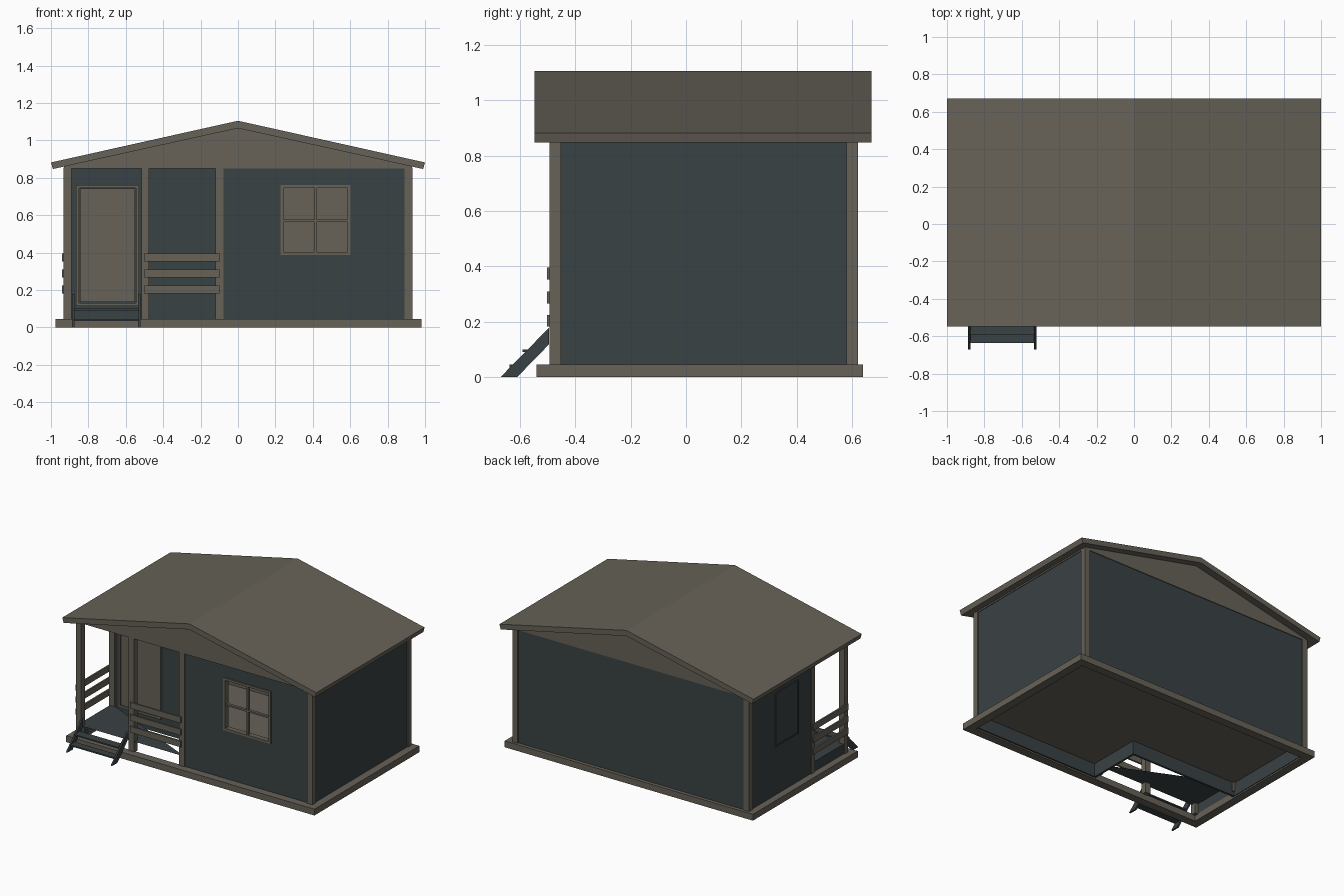
import bpy, bmesh

if "Cube" in bpy.data.objects:
    bpy.data.objects.remove(bpy.data.objects["Cube"])

def material(name, rgb):
    m = bpy.data.materials.new(name)
    m.diffuse_color = (*rgb, 1)
    m.use_nodes = True
    m.node_tree.nodes["Principled BSDF"].inputs["Base Color"].default_value = m.diffuse_color
    return m

TAUPE = material("taupe timber", (0.135, 0.122, 0.098))
TEAL = material("dark slate", (0.042, 0.054, 0.057))

def finish(name, bm, mat):
    bmesh.ops.recalc_face_normals(bm, faces=bm.faces)
    me = bpy.data.meshes.new(name)
    bm.to_mesh(me)
    bm.free()
    me.materials.append(mat)
    ob = bpy.data.objects.new(name, me)
    bpy.context.collection.objects.link(ob)
    return ob

def boxes(name, mat, *spans):
    """One object of boxes given as (x0, x1, y0, y1, z0, z1)."""
    bm = bmesh.new()
    for x0, x1, y0, y1, z0, z1 in spans:
        vs = bmesh.ops.create_cube(bm, size=1)["verts"]
        for v in vs:
            v.co = (x1 if v.co.x > 0 else x0, y1 if v.co.y > 0 else y0,
                    z1 if v.co.z > 0 else z0)
    return finish(name, bm, mat)

def prism(name, mat, profile, axis, a, b):
    """Extrude a 2D profile along x or y from a to b."""
    bm = bmesh.new()
    put = (lambda p, t: (t, p[0], p[1])) if axis == "x" else (lambda p, t: (p[0], t, p[1]))
    lo = [bm.verts.new(put(p, a)) for p in profile]
    hi = [bm.verts.new(put(p, b)) for p in profile]
    bm.faces.new(lo)
    bm.faces.new(hi)
    n = len(lo)
    for i in range(n):
        bm.faces.new((lo[i], lo[(i + 1) % n], hi[(i + 1) % n], hi[i]))
    return finish(name, bm, mat)

# Main dimensions: walls, porch notch, floor and wall heights
L, R, F, B = -0.925, 0.925, -0.485, 0.615
PX, PY = -0.08, -0.10
FLOOR, TOP = 0.115, 0.85
T = 0.015
WX0, WX1, WZ0, WZ1 = 0.235, 0.595, 0.395, 0.755

# Base frame
boxes("base_frame", TAUPE,
      (-0.975, 0.98, -0.54, -0.48, 0, 0.045), (-0.975, 0.98, 0.58, 0.64, 0, 0.045),
      (-0.975, -0.915, -0.48, 0.58, 0, 0.045), (0.92, 0.98, -0.48, 0.58, 0, 0.045))

def front_wall(name, mat, y0, y1, x0, x1, z0):
    # wall panels around the window opening
    boxes(name, mat, (x0, WX0, y0, y1, z0, TOP), (WX1, x1, y0, y1, z0, TOP),
          (WX0, WX1, y0, y1, z0, WZ0), (WX0, WX1, y0, y1, WZ1, TOP))

def wall_ring(name, mat, d, z0):
    # remaining walls of the L-shaped room, inset by d
    l, r, f, b, px, py = L + d, R - d, F + d, B - d, PX + d, PY + d
    boxes(name, mat, (r - T, r, f, b, z0, TOP), (l, r, b - T, b, z0, TOP),
          (l, l + T, py, b, z0, TOP), (l, px + T, py, py + T, z0, TOP),
          (px, px + T, f, py + T, z0, TOP))
    front_wall(name + "_front", mat, f, f + T, px, r, z0)

wall_ring("outer_wall", TEAL, 0, 0.01)
wall_ring("wall_lining", TAUPE, T, FLOOR)

# Room floor
boxes("room_floor", TAUPE, (L + T, R - T, PY + T, B - T, FLOOR - 0.01, FLOOR),
      (PX + T, R - T, F + T, PY + T, FLOOR - 0.01, FLOOR))

# Porch deck covering the front left half, with its side skirt
bm = bmesh.new()
bm.faces.new([bm.verts.new(p) for p in
              ((L, F, FLOOR), (PX, F, FLOOR), (L, PY, FLOOR))])
finish("porch_deck", bm, TEAL)
boxes("porch_skirt", TEAL, (L, L + 0.01, F, PY, 0.01, FLOOR))

# Corner and porch posts
P = 0.042
boxes("posts", TAUPE, *[(x, x + P, y, y + P, 0.04, 0.855) for x, y in (
    (-0.932, -0.493), (-0.517, -0.493), (-0.12, -0.493), (0.89, -0.493),
    (-0.932, 0.58), (0.89, 0.58), (-0.932, -0.12))])

# Porch railing boards, front and left
rails = []
for z in (0.182, 0.266, 0.353):
    rails += [(-0.50, -0.10, -0.502, -0.49, z, z + 0.043),
              (-0.942, -0.93, -0.48, -0.09, z, z + 0.043)]
boxes("railing_boards", TAUPE, *rails)

def frame(x0, x1, z0, z1, w, y0, y1):
    return [(x0, x0 + w, y0, y1, z0, z1), (x1 - w, x1, y0, y1, z0, z1),
            (x0 + w, x1 - w, y0, y1, z0, z0 + w), (x0 + w, x1 - w, y0, y1, z1 - w, z1)]

# Front window frame with crossed glazing bars
boxes("window_frame", TAUPE, *frame(0.228, 0.602, 0.388, 0.762, 0.016, -0.492, -0.455),
      (0.409, 0.421, -0.488, -0.465, 0.40, 0.75), (0.24, 0.59, -0.487, -0.466, 0.565, 0.577))

# Left side window: closed panel with a narrow surround
boxes("side_window", TEAL, (L - 0.003, L, 0.07, 0.31, 0.40, 0.76),
      (L - 0.007, L, 0.06, 0.07, 0.39, 0.77), (L - 0.007, L, 0.31, 0.32, 0.39, 0.77),
      (L - 0.007, L, 0.07, 0.31, 0.39, 0.40), (L - 0.007, L, 0.07, 0.31, 0.76, 0.77))

# Porch door
boxes("door_frame", TAUPE, *frame(-0.865, -0.53, 0.115, 0.762, 0.016, PY - 0.015, PY))
boxes("door", TAUPE, (-0.845, -0.55, PY - 0.009, PY, 0.135, 0.742))

# Steps: sloping stringers and thin treads
for side, x in (("left", -0.887), ("right", -0.534)):
    prism("step_stringer_" + side, TEAL,
          [(-0.67, 0), (-0.61, 0), (-0.495, 0.118), (-0.495, 0.178)], "x", x, x + 0.012)
boxes("step_treads", TEAL, (-0.876, -0.533, -0.637, -0.585, 0.035, 0.045),
      (-0.876, -0.533, -0.59, -0.53, 0.09, 0.10))

# Gable block and ceiling
prism("gable", TAUPE, [(-0.93, 0.85), (0.93, 0.85), (0.93, 0.864), (0, 1.066), (-0.93, 0.864)],
      "y", -0.493, 0.62)

# Pitched roof slab
prism("roof", TAUPE, [(-1, 0.882), (0, 1.105), (1, 0.882), (0.99, 0.847), (0, 1.065), (-0.99, 0.847)],
      "y", -0.548, 0.67)
